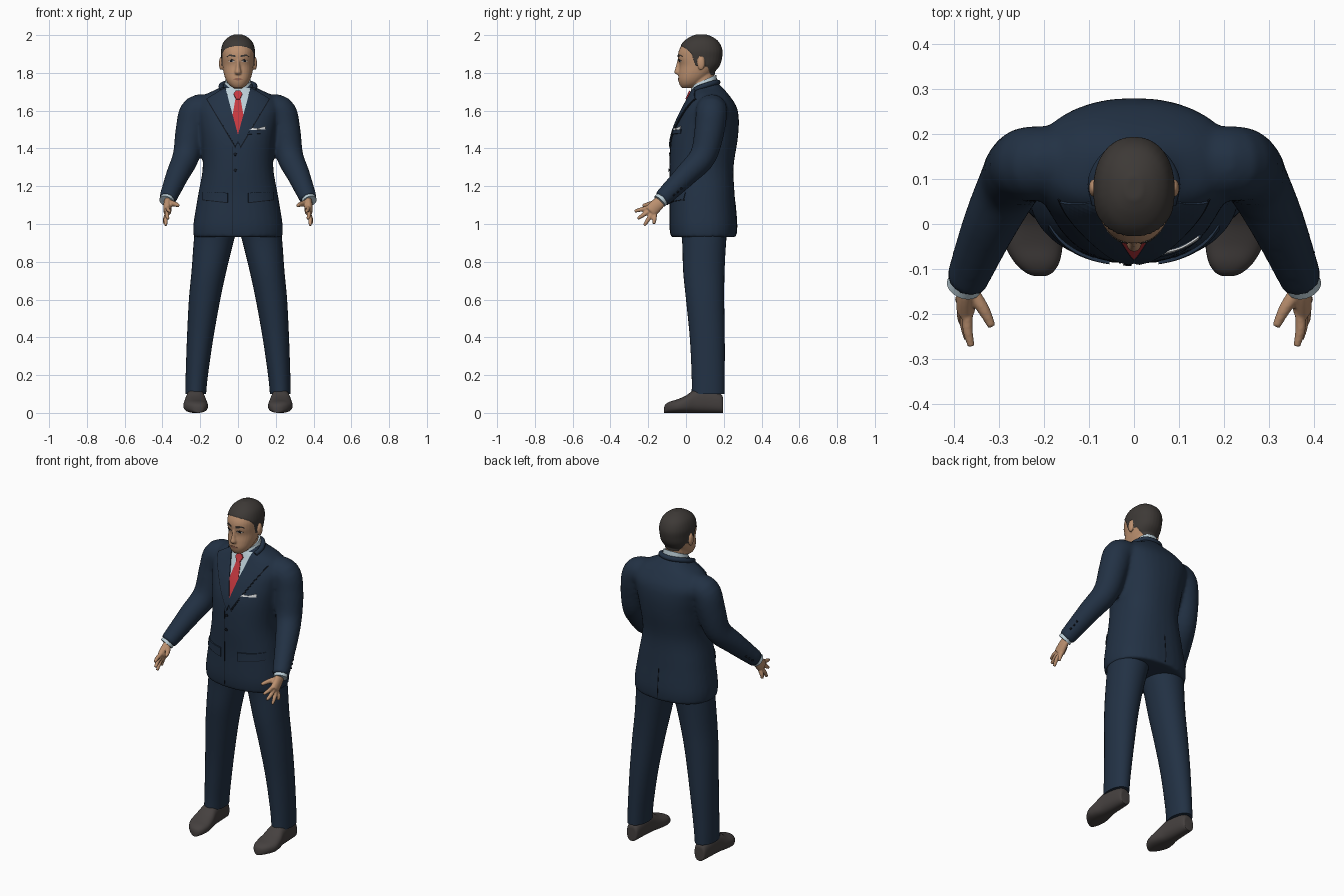
import bpy, bmesh, math
from mathutils import Vector
from mathutils.bvhtree import BVHTree

if "Cube" in bpy.data.objects:
    bpy.data.objects.remove(bpy.data.objects["Cube"])


def material(name, *rgb):
    m = bpy.data.materials.new(name)
    m.use_nodes = True
    m.diffuse_color = (*rgb, 1)
    bsdf = m.node_tree.nodes["Principled BSDF"]
    bsdf.inputs["Base Color"].default_value = (*rgb, 1)
    bsdf.inputs["Roughness"].default_value = 0.8
    return m


NAVY = material("navy cloth", .016, .031, .058)
SEAM = material("dark seam", .006, .009, .015)
SKIN = material("skin", .50, .28, .16)
HAIR = material("dark hair", .047, .041, .037)
SHIRT = material("pale shirt", .50, .62, .68)
TIE = material("red tie", .56, .04, .05)
SHOE = material("shoe leather", .060, .052, .050)
LIPS = material("lips", .30, .13, .085)
WHITE = material("white", .75, .77, .78)


def spline(rows, sub=5):
    """Catmull-Rom interpolation of rows of numbers."""
    pts = [rows[0], *rows, rows[-1]]
    out = []
    for a, b, c, d in zip(pts, pts[1:], pts[2:], pts[3:]):
        for i in range(sub):
            t = i / sub
            out.append([q + t / 2 * (r - p + t * (2*p - 5*q + 4*r - s + t * (3*(q - r) + s - p)))
                        for p, q, r, s in zip(a, b, c, d)])
    return out + [list(rows[-1])]


def loft(bm, rings, n=32, p=2.0):
    """Skin superellipse rings given as (centre, U, V)."""
    loops = []
    for c, u, v in rings:
        loop = []
        for i in range(n):
            a = 2 * math.pi * i / n
            x, y = (math.copysign(abs(w) ** (2 / p), w) for w in (math.cos(a), math.sin(a)))
            loop.append(bm.verts.new(c + u * x + v * y))
        loops.append(loop)
    for a, b in zip(loops, loops[1:]):
        for i in range(n):
            j = (i + 1) % n
            bm.faces.new((a[i], a[j], b[j], b[i]))
    bm.faces.new(loops[0])
    bm.faces.new(loops[-1])


def stack(bm, rows, side=1, p=2.2, tilt=0.0):
    """Upright loft; rows are z, x centre, y front, y back, half width."""
    loft(bm, [(Vector((side * cx, (y0 + y1) / 2, z)), Vector((rx, 0, 0)),
               Vector((0, 1, tilt)) * (y1 - y0) / 2) for z, cx, y0, y1, rx in spline(rows)], p=p)


def tube(bm, rows, side=1, flat=1.0, ref=(0, 1, 0), n=20):
    """Loft along a path; rows are x, y, z, radius."""
    path = spline(rows)
    cs = [Vector((side * r[0], r[1], r[2])) for r in path]
    rings = []
    for i, c in enumerate(cs):
        t = cs[min(i + 1, len(cs) - 1)] - cs[max(i - 1, 0)]
        u = t.cross(Vector(ref)).normalized()
        v = t.cross(u).normalized()
        rings.append((c, u * path[i][3] * flat, v * path[i][3]))
    loft(bm, rings, n)


def blob(bm, centre, size):
    made = bmesh.ops.create_uvsphere(bm, u_segments=16, v_segments=10, radius=1)["verts"]
    for v in made:
        v.co = Vector(centre) + Vector(a * s for a, s in zip(v.co, size))


def finish(name, bm, mat, voxel=0, relax=3, smooth=True):
    bmesh.ops.recalc_face_normals(bm, faces=bm.faces[:])
    me = bpy.data.meshes.new(name)
    bm.to_mesh(me)
    bm.free()
    ob = bpy.data.objects.new(name, me)
    bpy.context.scene.collection.objects.link(ob)
    me.materials.append(mat)
    if voxel:  # fuse overlapping volumes into one skin
        m = ob.modifiers.new("fuse", "REMESH")
        m.mode, m.voxel_size = "VOXEL", voxel
        m = ob.modifiers.new("relax", "SMOOTH")
        m.factor, m.iterations = 0.5, relax
        dg = bpy.context.evaluated_depsgraph_get()
        baked = bpy.data.meshes.new_from_object(ob.evaluated_get(dg))
        ob.modifiers.clear()
        ob.data = baked
        if not baked.materials:
            baked.materials.append(mat)
    if smooth:
        ob.data.shade_smooth()
        ob.data.set_sharp_from_angle(angle=math.radians(50))
    return ob


def tree_of(ob):
    bm = bmesh.new()
    bm.from_mesh(ob.data)
    tree = BVHTree.FromBMesh(bm)
    bm.free()
    return tree


def plate(name, outline, mat, tree, off=.004, thick=.004, step=.01, back=False, side=1):
    """Thin patch with an x-z outline, laid onto a surface."""
    bm = bmesh.new()
    bm.faces.new([bm.verts.new((side * x, 0, z)) for x, z in outline])
    for axis in (0, 2):
        vals = [v.co[axis] for v in bm.verts]
        no = Vector((axis == 0, 0, axis == 2))
        for k in range(1, int((max(vals) - min(vals)) / step) + 1):
            bmesh.ops.bisect_plane(bm, geom=bm.verts[:] + bm.edges[:] + bm.faces[:],
                                   plane_co=no * (min(vals) + k * step), plane_no=no)
    d = -1 if back else 1
    for v in bm.verts:
        hit = tree.ray_cast(Vector((v.co.x, -d, v.co.z)), Vector((0, d, 0)))[0]
        hit = hit or tree.find_nearest(v.co)[0]
        v.co.y = hit.y - d * off
    bmesh.ops.recalc_face_normals(bm, faces=bm.faces[:])
    bmesh.ops.solidify(bm, geom=bm.faces[:], thickness=thick)
    return finish(name, bm, mat, smooth=False)


def box(x0, x1, z0, z1):
    return [(x0, z0), (x1, z0), (x1, z1), (x0, z1)]


SIDES = ((1, "left"), (-1, "right"))

# Jacket: torso and sleeves fused
bm = bmesh.new()
stack(bm, [(.93, 0, -.08, .265, .235), (1.0, 0, -.088, .27, .236), (1.15, 0, -.085, .258, .212),
           (1.3, 0, -.088, .252, .187), (1.45, 0, -.078, .274, .197), (1.55, 0, -.046, .28, .215),
           (1.62, 0, -.012, .268, .225), (1.68, 0, .018, .23, .18), (1.72, 0, .034, .195, .10),
           (1.748, 0, .05, .168, .07)], p=2.3)
for s, _ in SIDES:
    tube(bm, [(.13, .135, 1.60, .078), (.22, .135, 1.598, .083), (.25, .125, 1.50, .08),
              (.275, .09, 1.36, .071), (.32, 0, 1.26, .061), (.374, -.13, 1.13, .046)], s, n=28)
jacket = finish("jacket", bm, NAVY, .011, 5)
cloth = tree_of(jacket)

# Jacket collar wrapped round the back of the neck
bm = bmesh.new()
half = [(.082, .045, 1.712, .012), (.088, .10, 1.732, .014), (.055, .152, 1.748, .014)]
tube(bm, half + [(0, .168, 1.75, .014)] + [(-x, y, z, r) for x, y, z, r in half[::-1]], ref=(0, 0, 1))
finish("jacket_collar", bm, NAVY)

# Shirt front, shirt collar and tie
plate("shirt_front", [(-.068, 1.72), (.068, 1.72), (0, 1.45)], SHIRT, cloth, .003)
bm = bmesh.new()
stack(bm, [(1.68, 0, .012, .172, .084), (1.72, 0, .022, .166, .076), (1.762, 0, .032, .16, .066)], tilt=.45)
finish("shirt_collar", bm, SHIRT)
plate("tie_blade", [(-.012, 1.672), (.012, 1.672), (.03, 1.57), (0, 1.462), (-.03, 1.57)], TIE, cloth, .007)
plate("tie_knot", [(-.01, 1.662), (.01, 1.662), (.024, 1.69), (.012, 1.706), (-.012, 1.706), (-.024, 1.69)],
      TIE, cloth, .013, .008)

# Lapels and pocket flaps
for s, tag in SIDES:
    plate(tag + "_lapel", [(.068, 1.725), (.165, 1.665), (.012, 1.41), (-.006, 1.45)], NAVY, cloth,
          .009, .007, side=s)
    plate(tag + "_lapel_edge", [(.165, 1.665), (.17, 1.663), (.014, 1.40), (.01, 1.41)], SEAM, cloth,
          .005, side=s)
    plate(tag + "_pocket_flap", [(.055, 1.165), (.19, 1.17), (.19, 1.13), (.055, 1.115)], NAVY, cloth,
          .008, .007, side=s)
    plate(tag + "_pocket_seam", [(.055, 1.115), (.19, 1.13), (.19, 1.126), (.055, 1.11)], SEAM, cloth,
          .004, side=s)
plate("breast_pocket", [(.04, 1.475), (.15, 1.48), (.15, 1.503), (.04, 1.498)], NAVY, cloth, .007, .006)
plate("pocket_square", [(.06, 1.498), (.08, 1.51), (.105, 1.506), (.145, 1.518), (.145, 1.5)], WHITE, cloth, .009)
plate("front_seam", box(-.033, -.029, .945, 1.41), SEAM, cloth, .002, .002)
plate("back_vent", box(-.002, .002, .945, 1.12), SEAM, cloth, .002, .002, back=True)

# Buttons
for k, z in enumerate((1.37, 1.285)):
    ring = [(-.015 + .009 * math.cos(a * math.pi / 5), z + .009 * math.sin(a * math.pi / 5)) for a in range(10)]
    plate(f"front_button_{k + 1}", ring, SEAM, cloth, .006)
for s, tag in SIDES:
    bm = bmesh.new()
    for k in range(3):
        spot = cloth.find_nearest(Vector((s * (.42 - k * .006), -.045 + k * .018, 1.14 + k * .018)))[0]
        blob(bm, spot, (.006, .006, .006))
    finish(tag + "_sleeve_buttons", bm, SEAM)

# Trousers, shoes, cuffs and hands
for s, tag in SIDES:
    bm = bmesh.new()
    stack(bm, [(.98, .115, -.03, .22, .112), (.9, .13, -.02, .212, .105), (.75, .154, -.015, .204, .092),
               (.6, .177, .0, .202, .083), (.4, .2, .02, .205, .070), (.2, .218, .03, .205, .059),
               (.1, .224, .03, .205, .055)], s, p=2.1)
    finish(tag + "_trouser_leg", bm, NAVY)

    bm = bmesh.new()
    shoe = spline([(.196, .225, .022, .06), (.185, .225, .036, .10), (.1, .225, .046, .13), (.045, .225, .052, .122),
                   (0, .225, .061, .092), (-.045, .223, .064, .072), (-.085, .216, .05, .06),
                   (-.108, .211, .03, .046), (-.116, .209, .012, .03)])
    loft(bm, [(Vector((s * cx, y, h / 2)), Vector((rx, 0, 0)), Vector((0, 0, h / 2)))
              for y, cx, rx, h in shoe], p=2.5)
    finish(tag + "_shoe", bm, SHOE)

    bm = bmesh.new()
    tube(bm, [(.358, -.09, 1.17, .036), (.379, -.139, 1.12, .039)], s)
    finish(tag + "_shirt_cuff", bm, SHIRT)

    bm = bmesh.new()
    tube(bm, [(.368, -.11, 1.145, .028), (.374, -.15, 1.105, .034), (.374, -.188, 1.066, .036)], s, .6)
    for base, tip in (((.37, -.2, 1.086), (.362, -.272, 1.068)), ((.374, -.193, 1.07), (.37, -.256, 1.028)),
                      ((.376, -.18, 1.056), (.382, -.221, .992)), ((.378, -.165, 1.046), (.388, -.17, 1.0))):
        mid = [(a + b) / 2 for a, b in zip(base, tip)]
        tube(bm, [(*base, .012), (mid[0] + .004, *mid[1:], .0115), (*tip, .008)], s, n=12)
    tube(bm, [(.366, -.145, 1.112, .017), (.336, -.188, 1.106, .014), (.316, -.228, 1.097, .009)], s, n=12)
    finish(tag + "_hand", bm, SKIN, .0045, 2)

# Head: skull, nose, ears and neck fused
bm = bmesh.new()
stack(bm, [(1.72, 0, -.022, .03, .025), (1.738, 0, -.034, .07, .048), (1.765, 0, -.041, .105, .065),
           (1.80, 0, -.039, .142, .076), (1.84, 0, -.035, .175, .082), (1.88, 0, -.043, .187, .085),
           (1.92, 0, -.037, .189, .086), (1.96, 0, -.013, .172, .074), (1.985, 0, .02, .142, .05),
           (2.0, 0, .055, .105, .018)])
stack(bm, [(1.79, 0, -.047, 0, .014), (1.802, 0, -.062, 0, .019), (1.83, 0, -.055, 0, .013),
           (1.865, 0, -.046, 0, .01), (1.885, 0, -.04, 0, .01)])
stack(bm, [(1.66, 0, .03, .15, .06), (1.74, 0, .03, .148, .058), (1.82, 0, .03, .15, .058)])
for s, _ in SIDES:
    blob(bm, (s * .09, .08, 1.85), (.011, .02, .036))
head = finish("head", bm, SKIN, .0045, 2)

# Hair: region behind a hairline, slightly raised
HAIRLINE = [(1.79, .13), (1.832, .115), (1.838, .05), (1.90, .03), (1.925, .005), (1.95, -.04)]


def is_hair(c):
    if c.z < 1.79 or (abs(c.x) > .087 and c.z < 1.89 and .055 < c.y < .11):
        return False
    for (z0, y0), (z1, y1) in zip(HAIRLINE, HAIRLINE[1:]):
        if c.z < z1:
            return c.y > y0 + (y1 - y0) * (c.z - z0) / (z1 - z0)
    return True


head.data.materials.append(HAIR)
bm = bmesh.new()
bm.from_mesh(head.data)
bm.normal_update()
for f in bm.faces:
    f.material_index = int(is_hair(f.calc_center_median()))
for v in bm.verts:
    if all(f.material_index for f in v.link_faces):
        v.co += v.normal * .004
bm.to_mesh(head.data)
bm.free()

# Face details
face = tree_of(head)
for s, tag in SIDES:
    for part, shape, mat, off in (
            ("eyebrow", [(.013, 1.883), (.045, 1.89), (.062, 1.884), (.045, 1.898), (.013, 1.893)], HAIR, .003),
            ("eye", [(.018, 1.862), (.034, 1.857), (.05, 1.862), (.034, 1.869)], WHITE, .001),
            ("iris", box(.028, .041, 1.857, 1.869), SEAM, .002),
            ("eyelid", [(.015, 1.864), (.034, 1.868), (.053, 1.863), (.034, 1.873)], HAIR, .003)):
        plate(f"{tag}_{part}", shape, mat, face, off, .002, .006, side=s)
plate("mouth", [(-.028, 1.766), (0, 1.759), (.028, 1.766), (.008, 1.773), (-.008, 1.773)], LIPS, face, .002, .002, .006)
